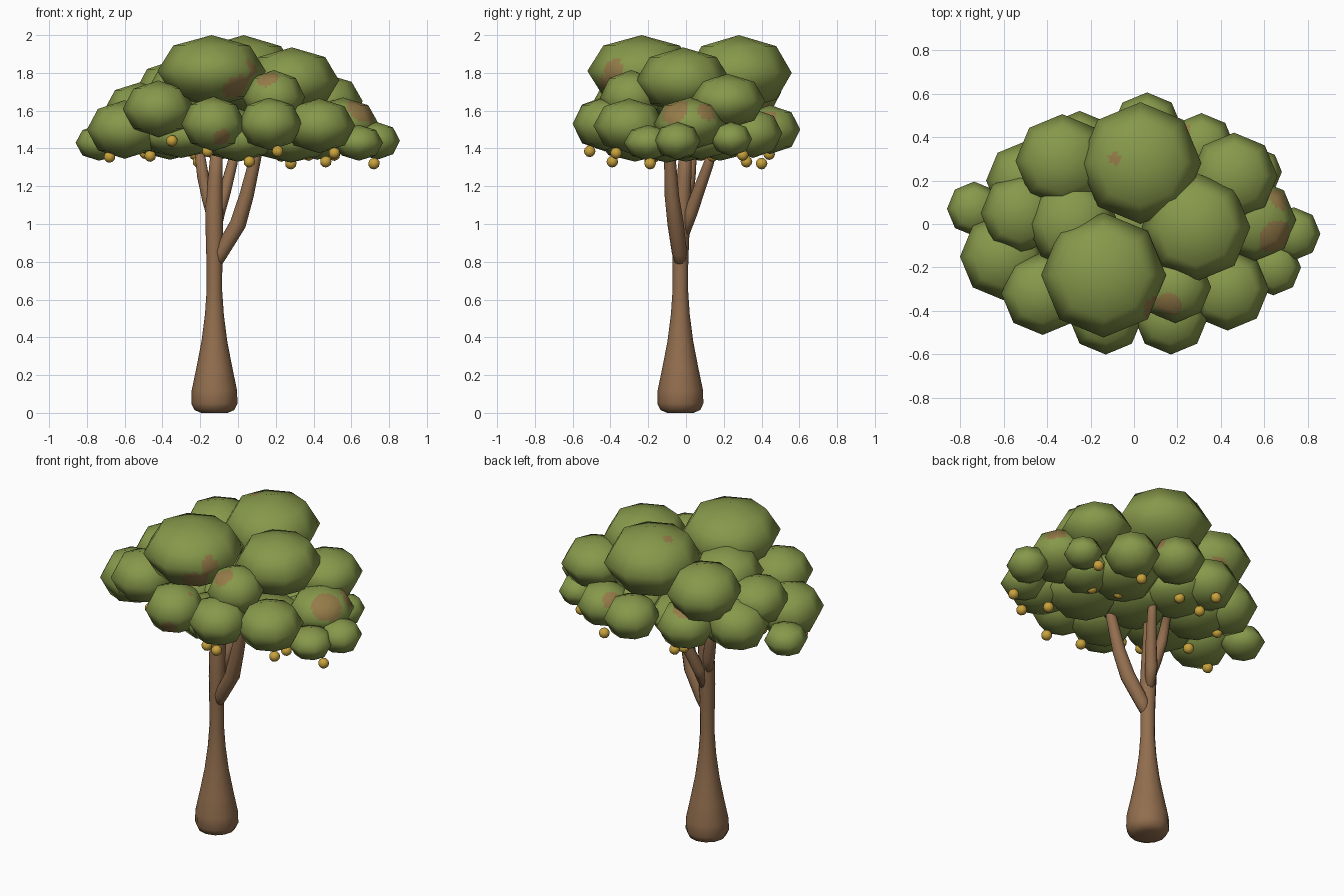
import bpy, bmesh, math
from mathutils import Vector, Matrix


def material(name, rgb):
    m = bpy.data.materials.new(name)
    m.diffuse_color = (*rgb, 1)
    return m


GREEN = material("leaf green", (0.24, 0.318, 0.07))
RUST = material("rusty leaf", (0.30, 0.2, 0.066))
BARK = material("bark brown", (0.29, 0.157, 0.077))
GOLD = material("golden fruit", (0.58, 0.36, 0.045))


def finish(bm, name, *mats):
    me = bpy.data.meshes.new(name)
    for f in bm.faces:
        f.smooth = True
    bm.to_mesh(me)
    bm.free()
    for m in mats:
        me.materials.append(m)
    ob = bpy.data.objects.new(name, me)
    bpy.context.collection.objects.link(ob)
    return ob


def tube(name, path, sides=12):
    """Loft of rings along (x, y, z, radius) points, closed at both ends."""
    bm = bmesh.new()
    pts = [Vector(p[:3]) for p in path]
    rings = []
    for i, p in enumerate(pts):
        d = pts[min(i + 1, len(pts) - 1)] - pts[max(i - 1, 0)]
        rot = Vector((0, 0, 1)).rotation_difference(d.normalized())
        r = path[i][3]
        rings.append([bm.verts.new(p + rot @ Vector((r * math.cos(a), r * math.sin(a), 0)))
                      for a in (2 * math.pi * k / sides for k in range(sides))])
    for a, b in zip(rings, rings[1:]):
        for k in range(sides):
            j = (k + 1) % sides
            bm.faces.new((a[k], a[j], b[j], b[k]))
    bm.faces.new(rings[0][::-1])
    bm.faces.new(rings[-1])
    return finish(bm, name, BARK)


# Trunk with swollen base, and branches
tube("trunk", [(-.125, -.03, 0, .07), (-.125, -.03, .015, .105), (-.125, -.03, .05, .122),
               (-.125, -.03, .12, .12), (-.125, -.03, .24, .095), (-.125, -.03, .38, .068),
               (-.125, -.03, .52, .05), (-.125, -.03, .65, .041), (-.125, -.03, .8, .042),
               (-.125, -.028, .95, .046), (-.127, -.02, 1.1, .046), (-.12, -.01, 1.25, .038),
               (-.11, 0, 1.43, .03)])
tube("right_branch", [(-.125, -.03, .76, .02), (-.09, -.035, .85, .04), (.0, -.055, 1.0, .043),
                      (.045, -.075, 1.15, .038), (.09, -.085, 1.34, .031), (.11, -.09, 1.43, .026)])
tube("left_branch", [(-.13, -.02, 1.0, .025), (-.155, .0, 1.13, .035), (-.185, .02, 1.25, .031),
                     (-.21, .035, 1.42, .025)])
tube("back_branch", [(-.12, -.01, .94, .025), (-.105, .025, 1.06, .036), (-.07, .065, 1.17, .032),
                     (-.03, .12, 1.32, .027), (-.01, .15, 1.42, .02)])

# Canopy clumps: x, y, z, horizontal radius, vertical radius
clumps = {
    "crown": [(.03, .28, 1.8, .28, .2), (-.14, -.235, 1.81, .287, .19), (.285, -.015, 1.76, .25, .175),
              (-.33, .29, 1.7, .215, .17), (-.28, 0, 1.69, .21, .16)],
    "middle": [(-.52, .05, 1.61, .185, .14), (-.42, -.32, 1.61, .19, .15), (.19, -.29, 1.67, .165, .145),
               (.46, .22, 1.65, .2, .145)],
    "rim": [(-.6, -.15, 1.5, .2, .155), (-.13, -.43, 1.53, .17, .145), (.17, -.43, 1.53, .17, .14),
            (.43, -.3, 1.52, .19, .145), (.555, .02, 1.53, .19, .14), (.06, .445, 1.5, .16, .13),
            (-.25, .35, 1.5, .17, .14), (-.5, .2, 1.51, .18, .15), (.31, .355, 1.48, .155, .13)],
    "small": [(-.735, .07, 1.43, .125, .095), (.735, -.045, 1.44, .122, .1),
              (.64, -.2, 1.43, .128, .095), (.57, .24, 1.45, .11, .09)],
    "inner": [(0, 0, 1.47, .24, .14), (-.3, -.13, 1.47, .23, .12), (.28, -.1, 1.45, .22, .125),
              (.23, .18, 1.46, .21, .125), (-.12, .2, 1.47, .2, .125), (-.36, .1, 1.46, .2, .12),
              (0, -.27, 1.45, .2, .12), (.42, .08, 1.45, .16, .11)],
}
# Rusty leaf patches: x, y, z, size
spots = [(.06, -.38, 1.82, .055), (0, -.42, 1.71, .08), (.16, -.37, 1.77, .06), (-.08, -.56, 1.45, .05),
         (.65, -.06, 1.6, .085), (.66, .11, 1.59, .055), (.2, .43, 1.56, .06), (-.09, .3, 1.96, .03),
         (-.27, .4, 1.6, .065)]

for tier, items in clumps.items():
    for i, (x, y, z, r, h) in enumerate(items):
        bm = bmesh.new()
        bmesh.ops.create_uvsphere(bm, u_segments=8, v_segments=4, radius=1)
        centre = Vector((x, y, z))
        m = Matrix.Translation(centre) @ Matrix.Diagonal((r, r, h, 1))
        bmesh.ops.transform(bm, matrix=m, verts=bm.verts)
        near = [(Vector(s[:3]), s[3]) for s in spots
                if any((f.calc_center_median() - Vector(s[:3])).length < .14 for f in bm.faces)]
        if near:  # finer faces so the patch can follow a round outline
            bmesh.ops.subdivide_edges(bm, edges=bm.edges[:], cuts=7, use_grid_fill=True)
            for f in bm.faces:
                c = f.calc_center_median()
                f.material_index = int(any((c - p).length < d for p, d in near))
        ob = finish(bm, f"{tier}_foliage_{i + 1}", GREEN, RUST)
        # Smooth ellipsoid shading over the coarse form
        normals = []
        for v in ob.data.vertices:
            d = v.co - centre
            normals.append(Vector((d.x / r ** 2, d.y / r ** 2, d.z / h ** 2)).normalized())
        ob.data.normals_split_custom_set_from_vertices(normals)

# Hanging fruit
fruits = [(-.68, -.17, 1.355), (-.465, -.08, 1.36), (-.49, .14, 1.375), (-.35, -.36, 1.44),
          (-.21, .32, 1.33), (-.16, -.3, 1.385), (-.08, .3, 1.375), (.06, -.39, 1.33),
          (.21, -.51, 1.385), (.28, .4, 1.32), (.375, .08, 1.365), (.465, -.19, 1.33),
          (.51, -.37, 1.375), (.51, .3, 1.365), (.72, -.19, 1.32),
          (.23, .14, 1.36), (-.23, .44, 1.37)]
for i, p in enumerate(fruits):
    bm = bmesh.new()
    bmesh.ops.create_icosphere(bm, subdivisions=2, radius=.031, matrix=Matrix.Translation(p))
    finish(bm, f"fruit_{i + 1}", GOLD)
